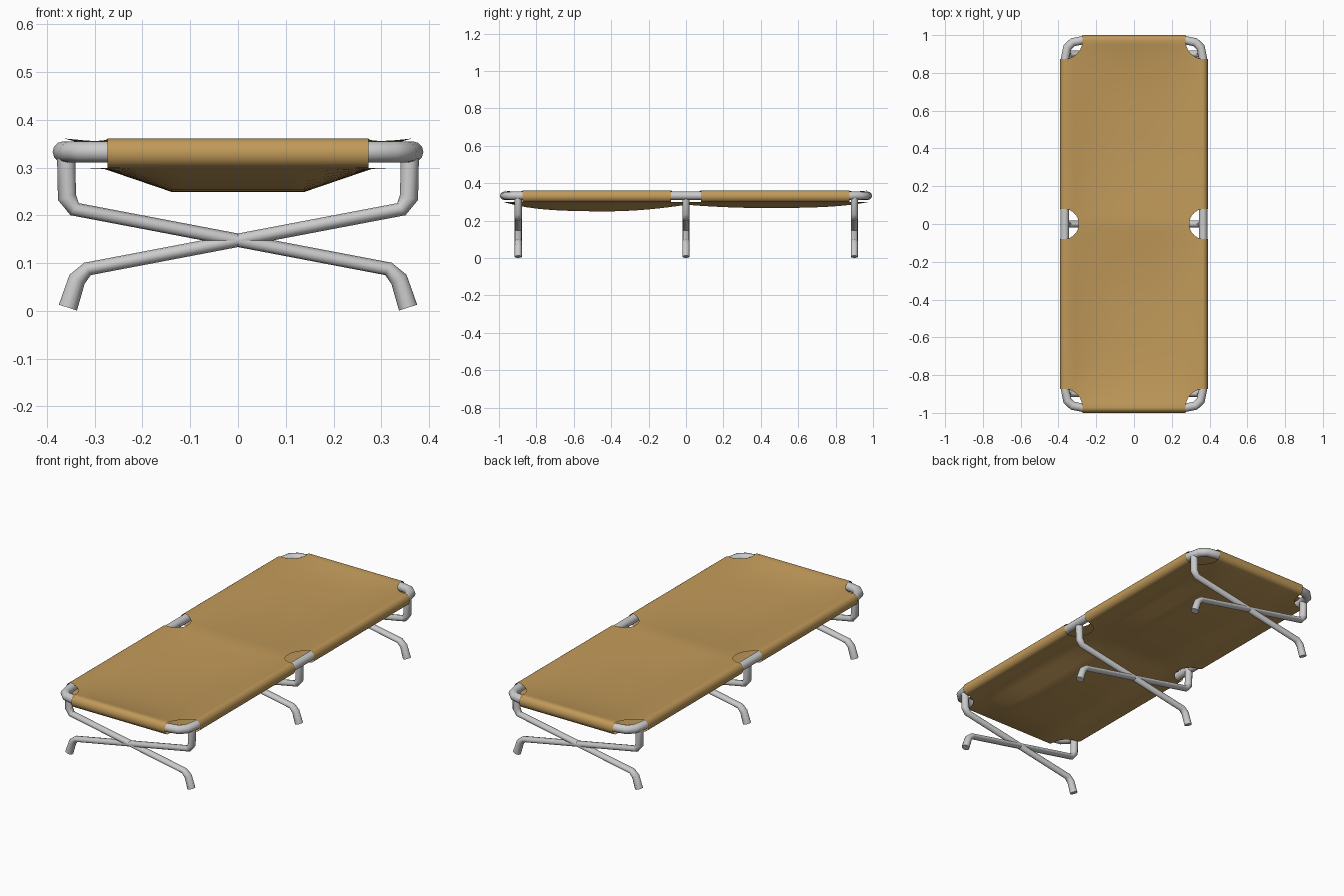
import bpy, bmesh, math
from mathutils import Vector

if "Cube" in bpy.data.objects:
    bpy.data.objects.remove(bpy.data.objects["Cube"])

TX, TY, TZ = 0.364, 0.973, 0.333      # rail centre lines
TOP, BOTTOM = 0.361, 0.299            # canvas skins where they meet the rails

fabric_mat = bpy.data.materials.new("tan_fabric")
fabric_mat.diffuse_color = (0.53, 0.32, 0.10, 1)
fabric_mat.use_nodes = True
fabric_mat.node_tree.nodes["Principled BSDF"].inputs["Base Color"].default_value = fabric_mat.diffuse_color


def finish(bm, name, mat=None, angle=40):
    bmesh.ops.recalc_face_normals(bm, faces=bm.faces[:])
    me = bpy.data.meshes.new(name)
    bm.to_mesh(me)
    bm.free()
    ob = bpy.data.objects.new(name, me)
    bpy.context.collection.objects.link(ob)
    if mat:
        me.materials.append(mat)
    bpy.ops.object.select_all(action='DESELECT')
    bpy.context.view_layer.objects.active = ob
    ob.select_set(True)
    bpy.ops.object.shade_smooth_by_angle(angle=math.radians(angle))
    return ob


def tube(name, pts, radii, normal, closed=False, sides=12):
    """Sweep an ellipse (in-plane radius, normal radius) along a planar path."""
    bm = bmesh.new()
    pts, n, N = [Vector(p) for p in pts], len(pts), Vector(normal)
    rings = []
    for i, p in enumerate(pts):
        a = (p - pts[i - 1]).normalized() if closed or i else None
        b = (pts[(i + 1) % n] - p).normalized() if closed or i < n - 1 else None
        a, b = a or b, b or a
        t = (a + b).normalized()
        side, miter = N.cross(t), 1 / max(0.7, t.dot(a))
        r, rn = radii[i]
        rings.append([bm.verts.new(p + side * math.cos(k * math.tau / sides) * r * miter
                                   + N * math.sin(k * math.tau / sides) * rn)
                      for k in range(sides)])
    for i in range(n if closed else n - 1):
        A, B = rings[i], rings[(i + 1) % n]
        for k in range(sides):
            j = (k + 1) % sides
            bm.faces.new((A[k], A[j], B[j], B[k]))
    if not closed:
        bm.faces.new(rings[0])
        bm.faces.new(rings[-1])
    return finish(bm, name, angle=55)


def four_way(q):
    """Mirror a quadrant outline into a full loop."""
    r = q[::-1]
    return (q + [(-x, y) for x, y in r] + [(-x, -y) for x, y in q]
            + [(x, -y) for x, y in r])


def hollow(y, front, back, middle):
    """Sag depth along the length: two hollows with a ridge at the middle legs."""
    deep = front if y < 0 else back
    sag = deep - (deep - middle) * max(0, 1 - abs(y) / 0.45) ** 2
    return sag * (1 - min(1, abs(y) / TY) ** 6)


def top_z(x, y):
    return TOP - hollow(y, 0.042, 0.034, 0.02) * (1 - min(1, abs(x) / TX) ** 2.7)


def bottom_z(x, y):
    ramp = min(1, max(0, (0.285 - abs(x)) / 0.145))
    return BOTTOM - hollow(y, 0.05, 0.032, 0.014) * ramp


# Rail frame
loop = four_way([(TX + 0.002, 0.08), (TX + 0.002, 0.87), (0.353, 0.935), (0.325, 0.962), (0.27, TY)])
tube("rail_frame", [(x, y, TZ) for x, y in loop], [(0.022, 0.022)] * len(loop),
     (0, 0, 1), closed=True)

# Crossed legs, three pairs
leg = [(-0.36, 0.335), (-0.358, 0.238), (-0.342, 0.213),
       (0.315, 0.088), (0.337, 0.066), (0.356, 0.007)]
leg_r = [(0.019, 0.019), (0.019, 0.019), (0.014, 0.019),
         (0.014, 0.019), (0.018, 0.019), (0.02, 0.019)]
for label, y in (("front", -0.897), ("middle", 0), ("back", 0.9)):
    for side, s in (("left", 1), ("right", -1)):
        tube(f"{label}_leg_{side}", [(s * x, y, z) for x, z in leg], leg_r, (0, 1, 0))

# Canvas outline with side and corner cutouts, sliced into a grid
quad = []
for deg in range(170, 90, -13):
    a = math.radians(deg)
    quad.append((min(TX, 0.372 + 0.08 * math.cos(a)), 0.08 * math.sin(a)))
quad.append((TX, 0.08))
quad.append((TX, 0.873))
for deg in range(258, 180, -12):
    a = math.radians(deg)
    quad.append((0.37 + 0.097 * math.cos(a), 0.97 + 0.097 * math.sin(a)))
quad.append((0.273, TY))
flat = bmesh.new()
flat.faces.new([flat.verts.new((x, y, 0)) for x, y in four_way(quad)])
cuts = [((i * 0.035, 0, 0), (1, 0, 0)) for i in range(-10, 11)]
cuts += [((0, i * 0.05, 0), (0, 1, 0)) for i in range(-19, 20)]
for co, no in cuts:
    bmesh.ops.bisect_plane(flat, geom=flat.verts[:] + flat.edges[:] + flat.faces[:],
                           plane_co=co, plane_no=no, dist=1e-5)
flat.verts.index_update()

# Upper and lower canvas skins
bm = bmesh.new()
tops = [bm.verts.new((v.co.x, v.co.y, top_z(v.co.x, v.co.y))) for v in flat.verts]
bots = [bm.verts.new((v.co.x, v.co.y, bottom_z(v.co.x, v.co.y))) for v in flat.verts]
for f in flat.faces:
    ids = [v.index for v in f.verts]
    bm.faces.new([tops[i] for i in ids])
    bm.faces.new([bots[i] for i in reversed(ids)])

# Sleeves: the skins join around the rails on straight outline edges
ARC, R_OUT = 8, 0.027
columns = {}


def column(i, axis):
    if (i, axis) not in columns:
        base = flat.verts[i].co
        out = Vector((0, 0, 0))
        out[axis] = math.copysign(R_OUT, base[axis])
        mid, half = (TOP + BOTTOM) / 2, (TOP - BOTTOM) / 2
        inner = []
        for k in range(1, ARC):
            a = math.pi * k / ARC
            p = base + out * math.sin(a)
            inner.append(bm.verts.new((p.x, p.y, mid + half * math.cos(a))))
        columns[i, axis] = [tops[i]] + inner + [bots[i]]
    return columns[i, axis]


flat.verts.ensure_lookup_table()
for e in flat.edges:
    if not e.is_boundary:
        continue
    for axis, rail in ((0, TX), (1, TY)):
        if all(abs(abs(v.co[axis]) - rail) < 1e-4 for v in e.verts):
            A, B = (column(v.index, axis) for v in e.verts)
            for k in range(ARC):
                bm.faces.new((A[k], A[k + 1], B[k + 1], B[k]))
flat.free()
finish(bm, "canvas_bed", fabric_mat, 50)
